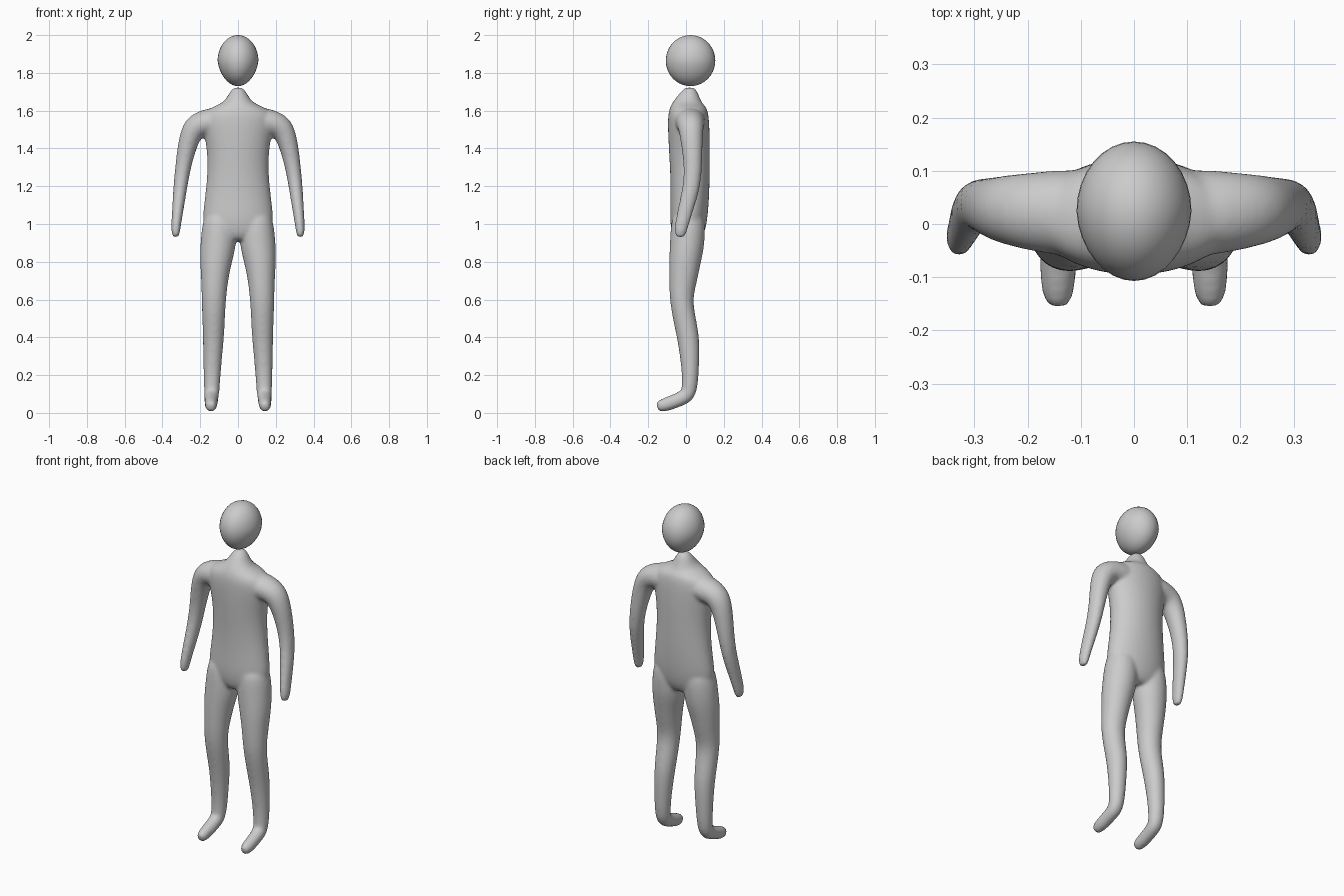
import bpy, bmesh, math
from mathutils import Vector

SIDES = 16


def loft(bm, rings, axis, flip=1):
    """Tube of elliptical rings (x, y, z, half size along axis, half size across)."""
    pts = [Vector((r[0] * flip, r[1], r[2])) for r in rings]
    prev, loops = None, []
    for i, (p, r) in enumerate(zip(pts, rings)):
        t = (pts[min(i + 1, len(pts) - 1)] - pts[max(i - 1, 0)]).normalized()
        v = t.cross(axis).normalized()
        u = v.cross(t).normalized()
        loop = []
        for k in range(SIDES):
            a = 2 * math.pi * k / SIDES
            loop.append(bm.verts.new(p + u * r[3] * 1.02 * math.cos(a) + v * r[4] * 1.02 * math.sin(a)))
        loops.append(loop)
        if prev:
            for k in range(SIDES):
                n = (k + 1) % SIDES
                bm.faces.new((prev[k], prev[n], loop[n], loop[k]))
        prev = loop
    # rounded ends: small inner ring closed with a cap
    for loop, p in ((loops[0], pts[0]), (loops[-1], pts[-1])):
        inner = [bm.verts.new(p + (v.co - p) * 0.5) for v in loop]
        for k in range(SIDES):
            n = (k + 1) % SIDES
            bm.faces.new((loop[k], loop[n], inner[n], inner[k]))
        bm.faces.new(inner)


def finish(name, bm):
    bmesh.ops.recalc_face_normals(bm, faces=bm.faces)
    me = bpy.data.meshes.new(name)
    bm.to_mesh(me)
    bm.free()
    ob = bpy.data.objects.new(name, me)
    bpy.context.collection.objects.link(ob)
    for f in me.polygons:
        f.use_smooth = True
    return ob


# torso profile: z, half width, front y, back y
torso = [(0.91, 0.12, -0.06, 0.07), (0.96, 0.175, -0.08, 0.10), (1.03, 0.188, -0.085, 0.113),
         (1.1, 0.181, -0.083, 0.12), (1.2, 0.168, -0.082, 0.125), (1.3, 0.161, -0.085, 0.126),
         (1.4, 0.165, -0.091, 0.127), (1.5, 0.185, -0.096, 0.125), (1.575, 0.195, -0.096, 0.12),
         (1.615, 0.15, -0.088, 0.11), (1.64, 0.08, -0.07, 0.09), (1.675, 0.056, -0.042, 0.075),
         (1.705, 0.04, -0.02, 0.06), (1.722, 0.022, -0.005, 0.045)]
arm = [(0.08, 0.02, 1.542, 0.085, 0.078), (0.17, 0.022, 1.54, 0.078, 0.072),
       (0.232, 0.026, 1.515, 0.067, 0.068), (0.264, 0.03, 1.44, 0.058, 0.053),
       (0.29, 0.038, 1.31, 0.048, 0.042), (0.305, 0.03, 1.2, 0.046, 0.037),
       (0.316, 0.004, 1.1, 0.042, 0.032), (0.327, -0.022, 1.0, 0.037, 0.026),
       (0.33, -0.03, 0.955, 0.033, 0.023), (0.33, -0.032, 0.93, 0.021, 0.015)]
leg = [(0.095, 0.012, 1.05, 0.088, 0.09), (0.103, 0.008, 0.9, 0.097, 0.093),
       (0.118, -0.006, 0.8, 0.084, 0.084), (0.124, -0.016, 0.7, 0.071, 0.074),
       (0.128, -0.026, 0.6, 0.064, 0.061), (0.129, -0.009, 0.5, 0.06, 0.06),
       (0.13, 0.012, 0.4, 0.056, 0.059), (0.134, 0.02, 0.3, 0.05, 0.052),
       (0.137, 0.023, 0.2, 0.045, 0.044), (0.139, 0.018, 0.12, 0.041, 0.042),
       (0.14, 0.002, 0.088, 0.038, 0.042), (0.142, -0.05, 0.065, 0.036, 0.037),
       (0.143, -0.115, 0.041, 0.034, 0.038), (0.143, -0.153, 0.033, 0.023, 0.026)]

# body: torso, arms and legs fused into one smooth skin
bm = bmesh.new()
loft(bm, [(0, (f + b) / 2, z, w, (b - f) / 2) for z, w, f, b in torso], Vector((1, 0, 0)))
for s in (1, -1):
    loft(bm, arm, Vector((0, 1, 0)), s)
    loft(bm, leg, Vector((1, 0, 0)), s)
body = finish("body", bm)
sub = body.modifiers.new("round", 'SUBSURF')
sub.levels = sub.render_levels = 2
fuse = body.modifiers.new("fuse", 'REMESH')
fuse.mode = 'VOXEL'
fuse.voxel_size = 0.009
fuse.use_smooth_shade = True
blend = body.modifiers.new("blend", 'SMOOTH')
blend.factor = 0.5
blend.iterations = 8

# head: egg shape, narrower at the chin and face
bm = bmesh.new()
bmesh.ops.create_uvsphere(bm, u_segments=32, v_segments=20, radius=1)
for v in bm.verts:
    x, y, z = v.co
    x *= 1 + 0.12 * min(z, 0) + 0.06 * min(y, 0)
    v.co = (x * 0.108, 0.024 + y * 0.131, 1.865 + z * 0.135)
finish("head", bm)
